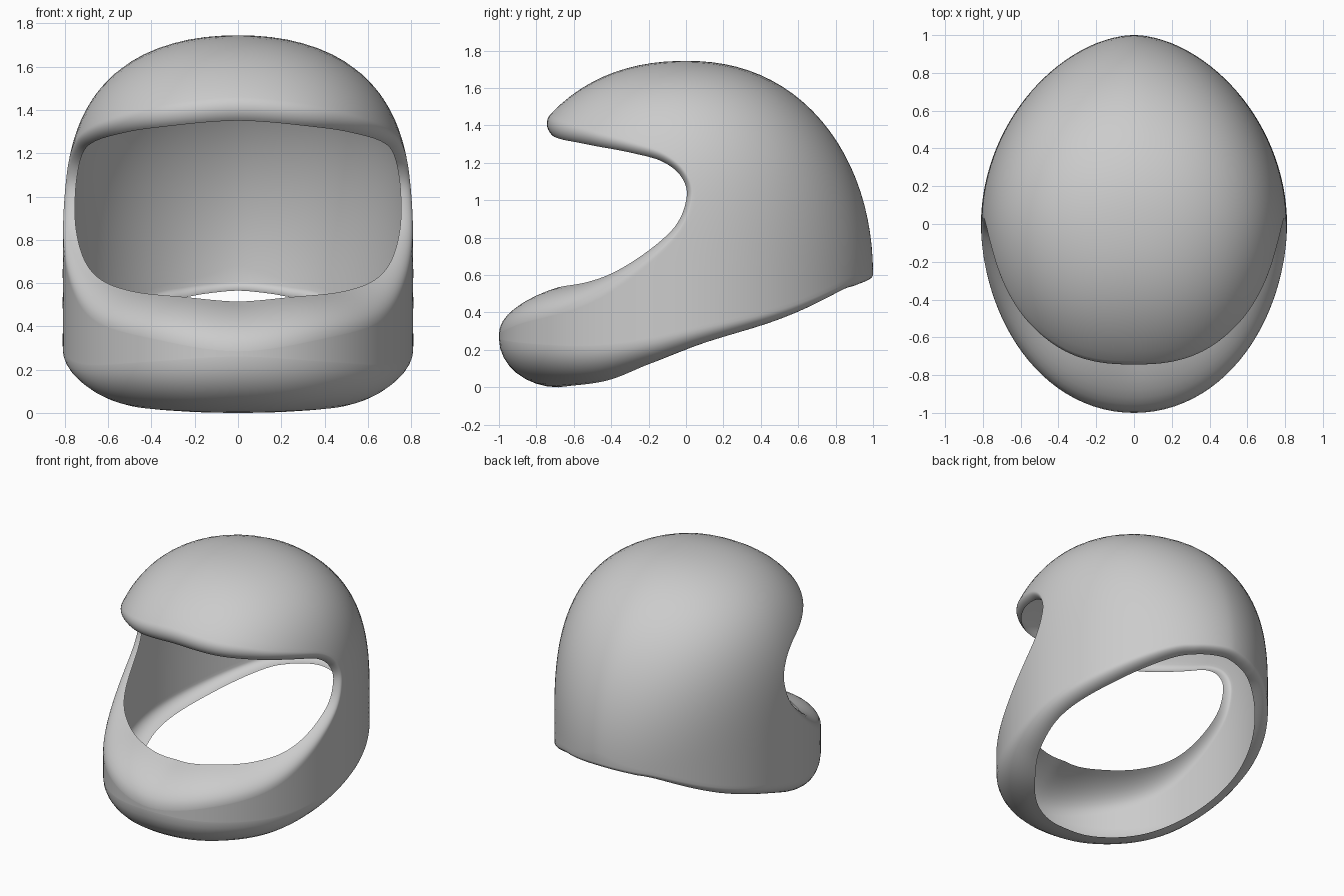
import bpy
import bmesh
from math import sin, cos, pi, radians, hypot
from mathutils import Vector

cube = bpy.data.objects.get("Cube")
if cube:
    bpy.data.objects.remove(cube, do_unlink=True)

# Overall proportions of the shell
WIDTH, LENGTH, HEIGHT, WAIST = 0.81, 1.0, 1.145, 0.6
ROUND = 2.2          # how the dome closes toward the crown
STEPS = 8            # columns between two keys
ROWS = 36            # rows from face opening to neck
LIP = 8              # rows in each rolled lip

# Keys from the brow, round one side, to the chin:
# angle from the front, height, lip reach, lip depth
FACE_EDGE = [
    (0, 1.46, .075, .08), (38, 1.415, .07, .07), (58, 1.36, .055, .06),
    (72, 1.31, .045, .05), (83, 1.25, .035, .05), (90, 1.15, .03, .05),
    (92, 1.01, .03, .05), (87, 0.81, .04, .06), (72, 0.58, .08, .09),
    (55, 0.43, .14, .17), (30, 0.347, .19, .25), (0, 0.285, .23, .3)]
NECK_EDGE = [
    (180, .605, .04, .07), (176, .603, .04, .07), (172, .598, .04, .07),
    (168, .592, .04, .07), (162, .58, .04, .07), (150, .55, .045, .08),
    (122, .42, .06, .09), (96, .32, .08, .1), (76, .245, .12, .15),
    (57, .218, .185, .23), (30, .235, .23, .29), (0, .26, .26, .32)]


def plan_norm(x, y):
    # rounder at the front, more pointed at the back
    p = 1.92 - 0.1 * y / max(hypot(x, y), 1e-9)
    return (abs(x) ** p + abs(y) ** p) ** (1 / p)


def dome_power(x, y):
    # fuller shoulders at the sides, softer fall at the back
    r = max(hypot(x, y), 1e-9)
    return 2.22 + 1.45 * (x / r) ** 2 - 0.15 * y / r


def edge_direction(angle, z):
    """Unit-space point on the shell at an angle and height."""
    x, y = sin(radians(angle)), -cos(radians(angle))
    h = (z - WAIST) / HEIGHT
    r = (1 - max(h, 0) ** dome_power(x, y)) ** (1 / ROUND)
    k = r / plan_norm(x, y)
    return Vector((x * k, y * k, h)).normalized()


def shell(d):
    """Outer surface: a dome above the waist, straight walls below."""
    a = plan_norm(d.x, d.y)
    if d.z > 0:
        q = dome_power(d.x, d.y)
        s = 1.5
        for _ in range(8):
            f, g = (a * s) ** ROUND, (d.z * s) ** q
            s -= (f + g - 1) * s / (ROUND * f + q * g)
    else:
        s = 1 / a
    return Vector((d.x * s * WIDTH, d.y * s * LENGTH, d.z * s * HEIGHT + WAIST))


def smooth_keys(keys):
    """Smooth curve through the keys, symmetric at both ends."""
    def mirrored(end, near):
        return (2 * end[0] - near[0],) + tuple(near[1:])
    p = [mirrored(keys[0], keys[1])] + keys + [mirrored(keys[-1], keys[-2])]
    out = []
    for i in range(1, len(p) - 2):
        for s in range(STEPS):
            t = s / STEPS
            out.append([0.5 * (2 * b + (c - a) * t
                               + (2 * a - 5 * b + 4 * c - d) * t * t
                               + (3 * b - a - 3 * c + d) * t ** 3)
                        for a, b, c, d in zip(*p[i - 1:i + 3])])
    out.append(list(keys[-1]))
    return out


def surface_normal(d):
    u = d.orthogonal().normalized()
    v = d.cross(u)
    e = 0.004
    n = (shell((d + u * e).normalized()) - shell((d - u * e).normalized())).cross(
        shell((d + v * e).normalized()) - shell((d - v * e).normalized())).normalized()
    return n if n.dot(d) > 0 else -n


def lip_points(i, dirs, key, side, sweep):
    """Round lip rolling inward from an edge point."""
    base = shell(dirs[i])
    n = surface_normal(dirs[i])
    along = shell(dirs[min(i + 1, last)]) - shell(dirs[max(i - 1, 0)])
    if i in (0, last):
        along = Vector((along.x, 0, 0))
    t = along.cross(n).normalized() * side
    angles = [sweep * k / LIP for k in range(1, LIP + 1)]
    return [base + t * key[2] * sin(a) / sin(sweep)
            - n * key[3] * (1 - cos(a)) / (1 - cos(sweep)) for a in angles]


# Sections running from the face opening over the shell to the neck
face_keys, neck_keys = smooth_keys(FACE_EDGE), smooth_keys(NECK_EDGE)
face_dirs = [edge_direction(k[0], k[1]) for k in face_keys]
neck_dirs = [edge_direction(k[0], k[1]) for k in neck_keys]
last = len(face_dirs) - 1

bm = bmesh.new()
columns = []
for i, (d0, d1) in enumerate(zip(face_dirs, neck_dirs)):
    angle = d0.angle(d1)
    body = [shell((d0 * sin((1 - j / ROWS) * angle)
                   + d1 * sin(j / ROWS * angle)).normalized())
            for j in range(ROWS + 1)]
    # the face lip opens from a full roll at the brow to a slope at the chin
    upper = lip_points(i, face_dirs, face_keys[i], 1, pi / 2 - pi / 6 * i / last)
    lower = lip_points(i, neck_dirs, neck_keys[i], -1, pi / 2)
    section = upper[::-1] + body + lower
    if i in (0, last):
        for p in section:
            p.x = 0
    columns.append([bm.verts.new(p) for p in section])

for a, b in zip(columns, columns[1:]):
    for j in range(len(a) - 1):
        bm.faces.new((a[j], a[j + 1], b[j + 1], b[j]))

# Point all faces outward
bm.normal_update()
probe = max(bm.faces, key=lambda f: f.calc_center_median().z)
if probe.normal.z < 0:
    bmesh.ops.reverse_faces(bm, faces=bm.faces[:])

mesh = bpy.data.meshes.new("helmet_shell")
bm.to_mesh(mesh)
bm.free()
helmet = bpy.data.objects.new("helmet_shell", mesh)
bpy.context.collection.objects.link(helmet)

# Other half
mirror = helmet.modifiers.new("Mirror", 'MIRROR')
mirror.use_axis[0] = True
mirror.use_clip = True
mirror.merge_threshold = 0.0005

# Plain grey finish
grey = bpy.data.materials.new("plain_grey")
grey.use_nodes = True
colour = (0.6, 0.6, 0.6, 1)
grey.diffuse_color = colour
for node in grey.node_tree.nodes:
    if node.type == 'BSDF_PRINCIPLED':
        node.inputs["Base Color"].default_value = colour
mesh.materials.append(grey)
mesh.shade_smooth()
